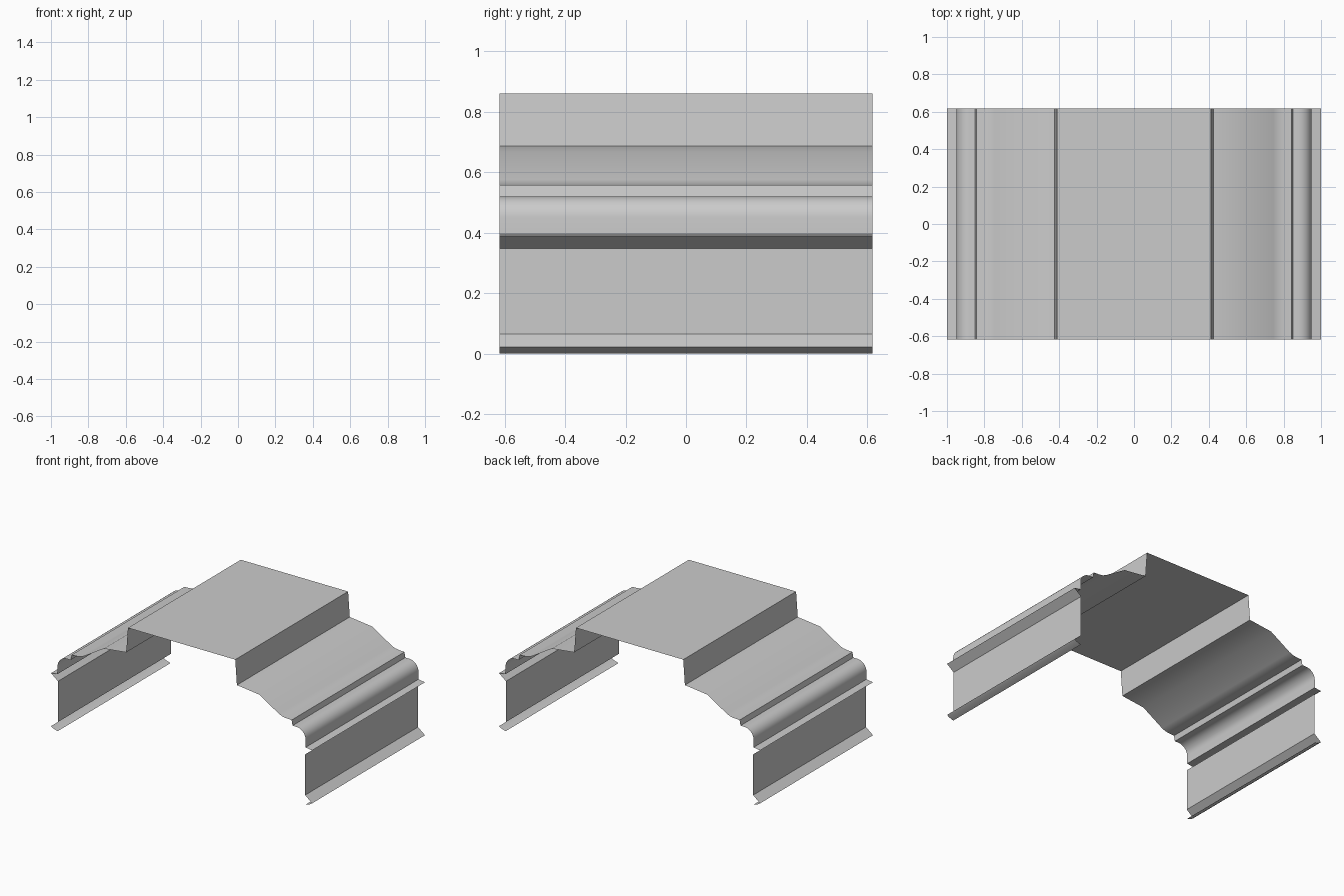
import bpy, bmesh
from math import sin, cos, pi

if "Cube" in bpy.data.objects:
    bpy.data.objects.remove(bpy.data.objects["Cube"])

HALF_LENGTH = 0.6175


def arc(cx, cz, rx, rz, a0, a1, n):
    """Points along an elliptical arc, angles in multiples of pi."""
    return [(cx + rx * cos(pi * (a0 + (a1 - a0) * i / n)),
             cz + rz * sin(pi * (a0 + (a1 - a0) * i / n))) for i in range(n + 1)]


def folded_sheet(name, profile):
    """Extrude an open xz profile along y and mirror it across x = 0."""
    bm = bmesh.new()
    rows = [(bm.verts.new((x, -HALF_LENGTH, z)), bm.verts.new((x, HALF_LENGTH, z)))
            for x, z in profile]
    for (a0, a1), (b0, b1) in zip(rows, rows[1:]):
        bm.faces.new((a0, b0, b1, a1))
    mesh = bpy.data.meshes.new(name)
    bm.to_mesh(mesh)
    bm.free()
    ob = bpy.data.objects.new(name, mesh)
    bpy.context.collection.objects.link(ob)
    mirror = ob.modifiers.new("mirror", 'MIRROR')
    mirror.use_axis = (True, False, False)
    bpy.ops.object.select_all(action='DESELECT')
    ob.select_set(True)
    bpy.context.view_layer.objects.active = ob
    bpy.ops.object.shade_smooth_by_angle()
    return ob


# Raised flat roof with its steep side walls
folded_sheet("raised_roof", [(0, 0.86), (0.411, 0.86), (0.424, 0.687)])

# Shoulders: shallow shelf, steep slope, easing into a small step
folded_sheet("shoulder", [(0.424, 0.687), (0.595, 0.667), (0.745, 0.575),
                          (0.77, 0.564), (0.80, 0.559), (0.843, 0.557), (0.85, 0.52)])

# Rounded cornice down to the upper moulding
cornice = [(0.85, 0.52)] + arc(0.88, 0.45, 0.07, 0.07, 0.5, 0, 8) + [(0.95, 0.396)]
folded_sheet("rounded_cornice", cornice)

# Upper moulding, flat side wall and lower skirting
folded_sheet("upper_moulding", [(0.95, 0.396), (1.0, 0.389), (0.947, 0.347)])
folded_sheet("side_wall", [(0.947, 0.347), (0.947, 0.065)])
folded_sheet("lower_skirting", [(0.947, 0.065), (1.0, 0.022), (0.985, 0.012), (0.95, 0.0)])
